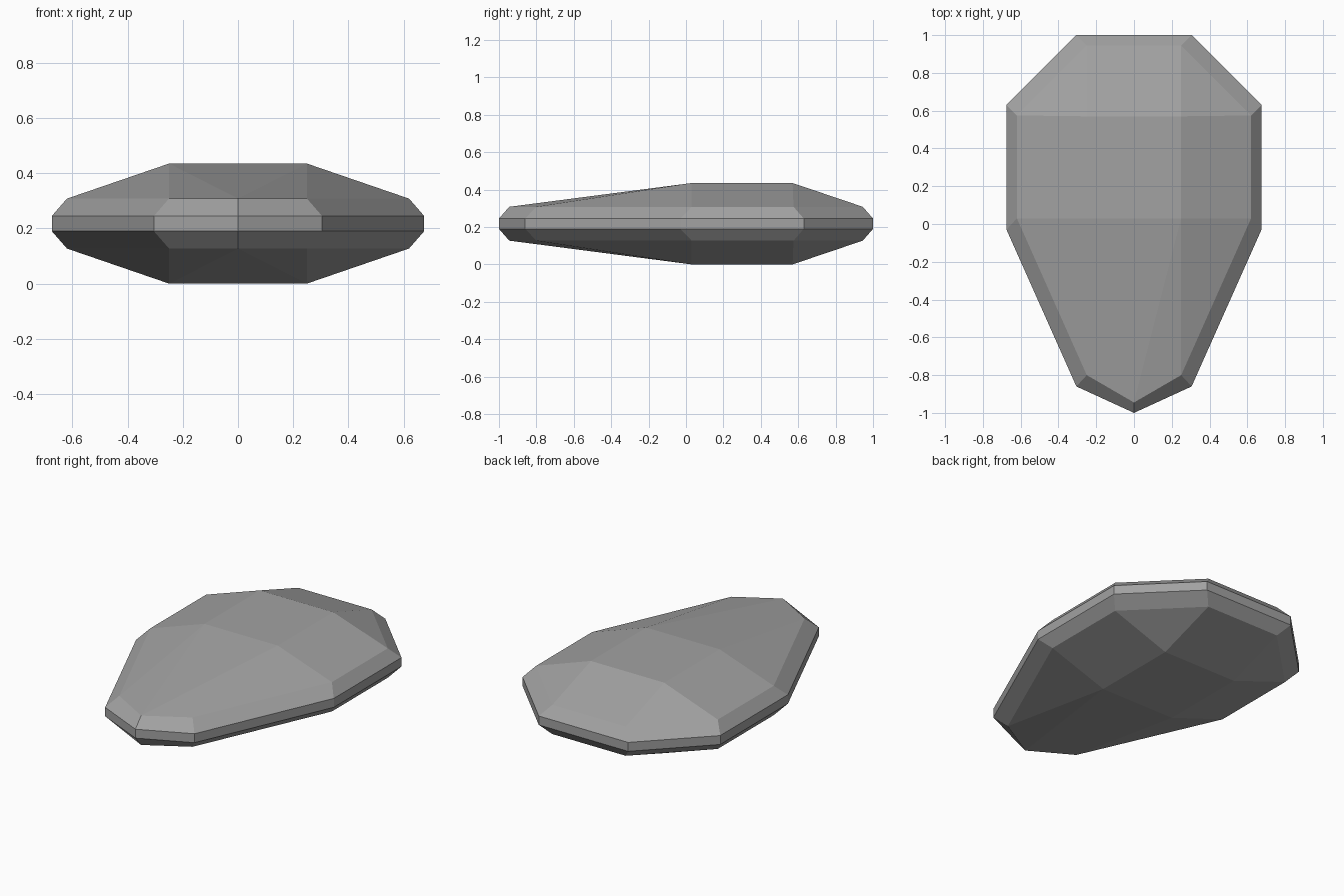
import bpy
import bmesh

cube = bpy.data.objects.get("Cube")
if cube:
    bpy.data.objects.remove(cube, do_unlink=True)

# Stone colour
stone = bpy.data.materials.new("stone grey")
stone.use_nodes = True
grey = (0.36, 0.36, 0.36, 1)
stone.diffuse_color = grey
stone.node_tree.nodes["Principled BSDF"].inputs["Base Color"].default_value = grey

HEIGHT = 0.435
# Right-hand half outlines, from the front tip round to the back
RIM = [(0, -1), (0.305, -0.86), (0.675, -0.03), (0.675, 0.63), (0.305, 1)]
SHOULDER = [(0, -0.945), (0.25, -0.80), (0.62, 0.03), (0.62, 0.575), (0.25, 0.945)]
TABLE = [(0.25, 0.03), (0.25, 0.57)]

bm = bmesh.new()


def ring(half, z):
    """Closed loop mirrored across x, counter-clockwise from the front."""
    left = [(-x, y) for x, y in reversed(half) if x > 0]
    return [bm.verts.new((x, y, z)) for x, y in half + left]


def band(a, b):
    """Join two equal loops with quads."""
    for i in range(len(a)):
        j = (i + 1) % len(a)
        bm.faces.new((a[i], a[j], b[j], b[i]))


def crown(s, t):
    """Facets from the shoulder loop up to the flat table."""
    fr, br, bl, fl = t
    tip, r1, r2, r3, r4, l4, l3, l2, l1 = s
    facets = [(fr, br, bl, fl), (tip, fr, fl), (r4, l4, bl, br)]
    for a, b, c, d, front, back in ((r1, r2, r3, r4, fr, br),
                                    (l1, l2, l3, l4, fl, bl)):
        facets += [(tip, a, front), (a, b, front),
                   (b, c, back, front), (c, d, back)]
    for f in facets:
        bm.faces.new(f)


# Upright girdle, then bevel and crown above and below
girdle = {z: ring(RIM, z) for z in (0.19, 0.245)}
band(girdle[0.19], girdle[0.245])
for rim_z, shoulder_z, table_z in ((0.245, 0.308, HEIGHT), (0.19, 0.127, 0)):
    shoulder = ring(SHOULDER, shoulder_z)
    band(girdle[rim_z], shoulder)
    crown(shoulder, ring(TABLE, table_z))

bmesh.ops.recalc_face_normals(bm, faces=bm.faces)
mesh = bpy.data.meshes.new("faceted_stone")
bm.to_mesh(mesh)
bm.free()
mesh.materials.append(stone)
bpy.context.collection.objects.link(bpy.data.objects.new("faceted_stone", mesh))
